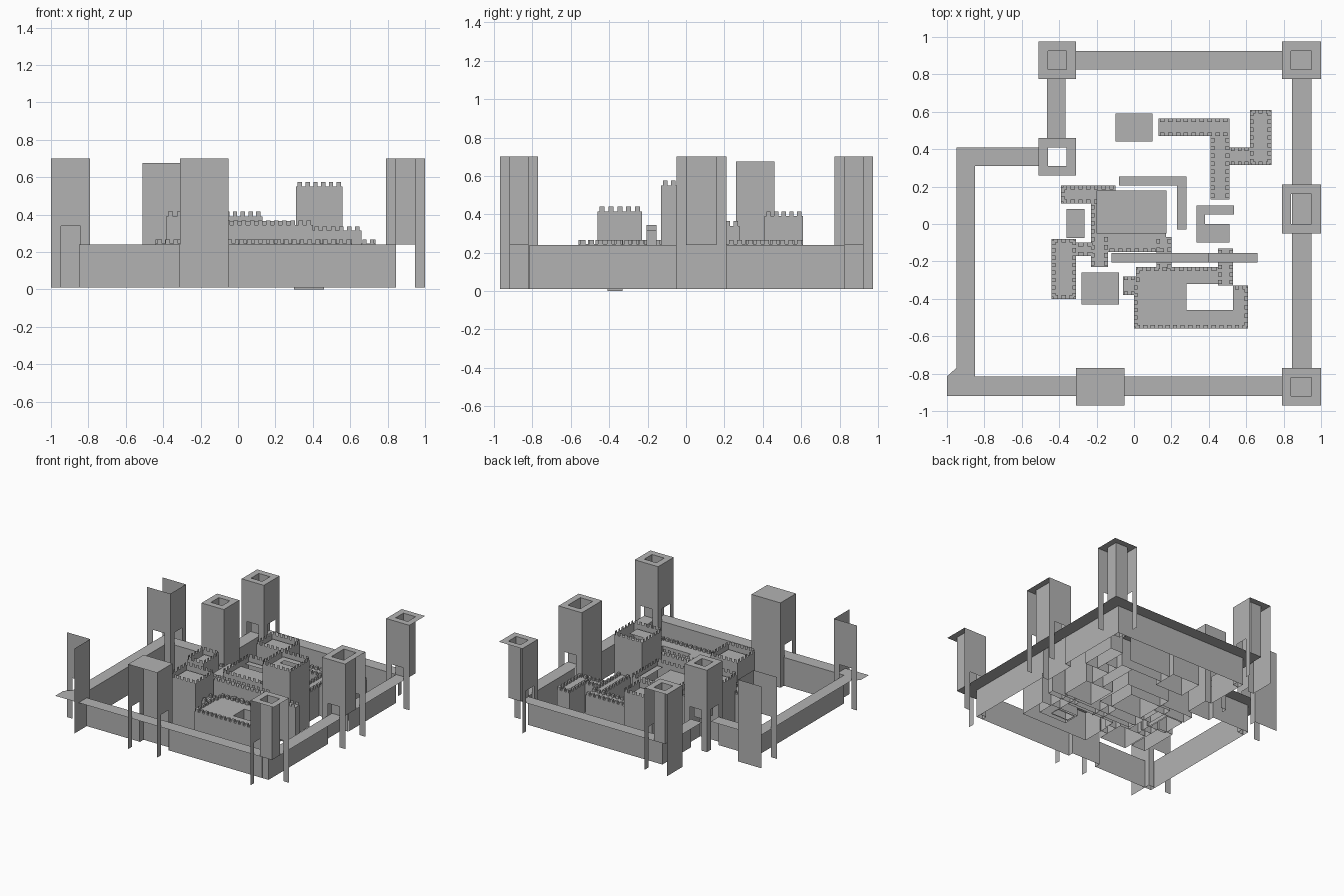
import bpy, bmesh

cube = bpy.data.objects.get("Cube")
if cube:
    bpy.data.objects.remove(cube, do_unlink=True)

stone = bpy.data.materials.new("grey_stone")
stone.use_nodes = True
GREY = (0.45, 0.45, 0.45, 1)
stone.diffuse_color = GREY
stone.node_tree.nodes["Principled BSDF"].inputs["Base Color"].default_value = GREY

BASE, WALK, DOOR = 0.01, 0.24, 0.34


def finish(name, bm):
    mesh = bpy.data.meshes.new(name)
    bm.to_mesh(mesh)
    bm.free()
    mesh.materials.append(stone)
    bpy.context.collection.objects.link(bpy.data.objects.new(name, mesh))


def poly(bm, pts):
    bm.faces.new([bm.verts.new(p) for p in pts])


def flat(bm, x0, x1, y0, y1, z):
    poly(bm, [(x0, y0, z), (x1, y0, z), (x1, y1, z), (x0, y1, z)])


def sheet(bm, box, side, z0, z1, lo=0, hi=1):
    """Upright quad on one side (l, r, f, b) of a box, from fraction lo to hi."""
    x0, x1, y0, y1 = box
    if side in "fb":
        y = y0 if side == "f" else y1
        a, b = (x0 + (x1 - x0) * t for t in (lo, hi))
        pts = [(a, y, z0), (b, y, z0), (b, y, z1), (a, y, z1)]
        turn = side == "b"
    else:
        x = x0 if side == "l" else x1
        a, b = (y0 + (y1 - y0) * t for t in (lo, hi))
        pts = [(x, a, z0), (x, b, z0), (x, b, z1), (x, a, z1)]
        turn = side == "l"
    poly(bm, pts[::-1] if turn else pts)


def block(bm, box, z0, z1, sides="lrfb"):
    for s in sides:
        sheet(bm, box, s, z0, z1)
    flat(bm, *box, z1)


def teeth(box, side, pitch=0.042):
    """Start and end fractions of the battlement teeth along one side."""
    length = box[1] - box[0] if side in "fb" else box[3] - box[2]
    n = max(1, round(length / pitch))
    return [((i + 0.22) / n, (i + 0.78) / n) for i in range(n)]


def thick_merlons(bm, box, side, z, height, thick=0.02):
    x0, x1, y0, y1 = box
    for lo, hi in teeth(box, side):
        if side in "fb":
            y = y0 if side == "f" else y1 - thick
            w = x1 - x0
            block(bm, (x0 + w * lo, x0 + w * hi, y, y + thick), z, z + height)
        else:
            x = x0 if side == "l" else x1 - thick
            w = y1 - y0
            block(bm, (x, x + thick, y0 + w * lo, y0 + w * hi), z, z + height)


# Outer towers: plain sides, sides with a wall passage, a roof ring and a shaft
def tower(name, box, top, plain="", doors="", roof="ring"):
    bm = bmesh.new()
    for s in plain:
        sheet(bm, box, s, BASE, top)
    for s in doors:
        sheet(bm, box, s, BASE, top, 0, 0.25)
        sheet(bm, box, s, BASE, top, 0.75, 1)
        sheet(bm, box, s, DOOR, top, 0.25, 0.75)
    x0, x1, y0, y1 = box
    if roof == "ring":
        i = 0.05
        flat(bm, x0, x1, y0, y0 + i, top)
        flat(bm, x0, x1, y1 - i, y1, top)
        flat(bm, x0, x0 + i, y0 + i, y1 - i, top)
        flat(bm, x1 - i, x1, y0 + i, y1 - i, top)
        for s in "lrfb":
            sheet(bm, (x0 + i, x1 - i, y0 + i, y1 - i), s, WALK, top)
    elif roof == "solid":
        flat(bm, x0, x1, y0, y1, top)
    finish(name, bm)


tower("back_left_tower", (-0.51, -0.31, 0.775, 0.975), 0.675, plain="l", doors="rf")
tower("back_right_tower", (0.79, 1, 0.775, 0.975), 0.7, doors="lf")
tower("front_right_tower", (0.79, 1, -0.97, -0.77), 0.7, doors="lb")
tower("right_tower", (0.79, 1, -0.05, 0.21), 0.7, plain="l", doors="fb")
tower("inner_corner_tower", (-0.51, -0.31, 0.26, 0.46), 0.675, plain="rf", doors="lb")
tower("gate_tower", (-0.31, -0.05, -0.97, -0.77), 0.7, plain="b", doors="lr", roof="solid")
tower("front_left_tower", (-1, -0.79, -0.97, -0.77), 0.7, plain="r", doors="b", roof="")
tower("left_tower", (-1, -0.79, 0.26, 0.46), 0.675, plain="b", doors="rf", roof="")


# Outer curtain walls: a courtyard face per stretch under an overhanging walkway
def curtain(name, stretches, side, walkway):
    bm = bmesh.new()
    for box in stretches:
        sheet(bm, box, side, BASE, WALK)
    flat(bm, *walkway, WALK)
    finish(name, bm)


curtain("front_wall", [(-0.85, -0.31, -0.92, -0.815), (-0.05, 0.845, -0.92, -0.815)],
        "b", (-1, 0.95, -0.92, -0.815))
curtain("right_wall", [(0.845, 0.95, -0.815, -0.05), (0.845, 0.95, 0.21, 0.825)],
        "l", (0.845, 0.95, -0.815, 0.825))
curtain("back_wall", [(-0.365, 0.845, 0.825, 0.925)], "f", (-0.46, 0.95, 0.825, 0.925))
curtain("inner_left_wall", [(-0.465, -0.365, 0.46, 0.825)], "r", (-0.465, -0.365, 0.46, 0.825))
curtain("left_back_wall", [(-0.85, -0.51, 0.31, 0.41)], "f", (-0.95, -0.51, 0.31, 0.41))
curtain("left_wall", [(-0.95, -0.85, -0.815, 0.31)], "r", (-0.95, -0.85, -0.815, 0.31))

bm = bmesh.new()
poly(bm, [(-1, -0.815, WALK), (-0.95, -0.815, WALK), (-0.95, -0.77, WALK)])
finish("corner_ledge", bm)


# Inner castle buildings: thin battlemented shells with a sunken roof
def keep(name, box, top, roofs, sides="lrfb"):
    bm = bmesh.new()
    for s in sides:
        sheet(bm, box, s, BASE, top - 0.025)
        for lo, hi in teeth(box, s):
            sheet(bm, box, s, top - 0.025, top, lo, hi)
    for r in roofs:
        flat(bm, *r, top - 0.05)
    finish(name, bm)


keep("tall_keep", (0.31, 0.56, -0.13, 0.12), 0.575,
     [(0.335, 0.38, 0, 0.1), (0.335, 0.535, 0.05, 0.1), (0.335, 0.51, -0.1, 0)])
keep("front_keep", (-0.3, -0.06, -0.46, -0.23), 0.44, [(-0.28, -0.08, -0.43, -0.26)])
keep("back_keep", (-0.12, 0.13, 0.41, 0.61), 0.415, [(-0.1, 0.1, 0.44, 0.59)])
keep("left_keep", (-0.385, -0.24, -0.1, 0.1), 0.415, [(-0.36, -0.265, -0.075, 0.08)])
keep("great_hall", (-0.1, 0.29, -0.05, 0.28), 0.365,
     [(-0.08, 0.28, 0.205, 0.255), (0.23, 0.28, -0.03, 0.205)])

bm = bmesh.new()
block(bm, (-0.2, 0.175, -0.05, 0.18), BASE, 0.3)
finish("hall_roof", bm)

# Cross wall: a high and a low stretch
for name, box, top in (("cross_wall_high", (-0.12, 0.4, -0.205, -0.155), 0.345),
                       ("cross_wall_low", (0.4, 0.66, -0.205, -0.155), 0.315)):
    bm = bmesh.new()
    block(bm, box, BASE, top)
    for s in "fb":
        for lo, hi in teeth(box, s):
            sheet(bm, box, s, top, top + 0.022, lo, hi)
    finish(name, bm)

# Inner wall walks: sides that show, each carrying battlements
walks = [
    ("back_walk", (0.13, 0.51, 0.47, 0.565), "fb"),
    ("middle_walk", (0.41, 0.51, 0.13, 0.47), "lr"),
    ("link_walk", (0.51, 0.62, 0.315, 0.41), "fb"),
    ("back_right_walk", (0.62, 0.735, 0.315, 0.61), "lrbf"),
    ("left_walk", (-0.44, -0.31, -0.4, -0.08), "lrfb"),
    ("left_link_walk", (-0.31, -0.21, -0.17, -0.1), "fb"),
    ("hall_side_walk", (-0.23, -0.14, -0.23, 0.11), "lr"),
    ("hall_back_walk", (-0.39, -0.1, 0.11, 0.205), "lfb"),
    ("hall_front_walk", (-0.14, 0.17, -0.15, -0.05), "f"),
    ("hall_right_walk", (0.12, 0.2, -0.25, -0.07), "lr"),
    ("keep_walk", (0.45, 0.53, -0.33, -0.13), "lr"),
    ("yard_left_walk", (-0.06, 0.01, -0.38, -0.28), "fb"),
    ("yard_back_walk", (0.01, 0.45, -0.32, -0.23), "lb"),
    ("yard_right_walk", (0.53, 0.61, -0.56, -0.33), "rbf"),
    ("yard_front_walk", (0.28, 0.53, -0.56, -0.46), "f"),
    ("yard_terrace", (0, 0.28, -0.56, -0.32), "lf"),
]
for name, box, sides in walks:
    bm = bmesh.new()
    block(bm, box, BASE, 0.245, sides)
    for s in sides:
        thick_merlons(bm, box, s, 0.245, 0.022)
    finish(name, bm)

# Open yard well, with a low footing at its base
bm = bmesh.new()
for s in "lrfb":
    sheet(bm, (0.28, 0.53, -0.46, -0.32), s, BASE, 0.245)
    sheet(bm, (0.3, 0.46, -0.41, -0.33), s, 0, BASE)
finish("yard_well", bm)
